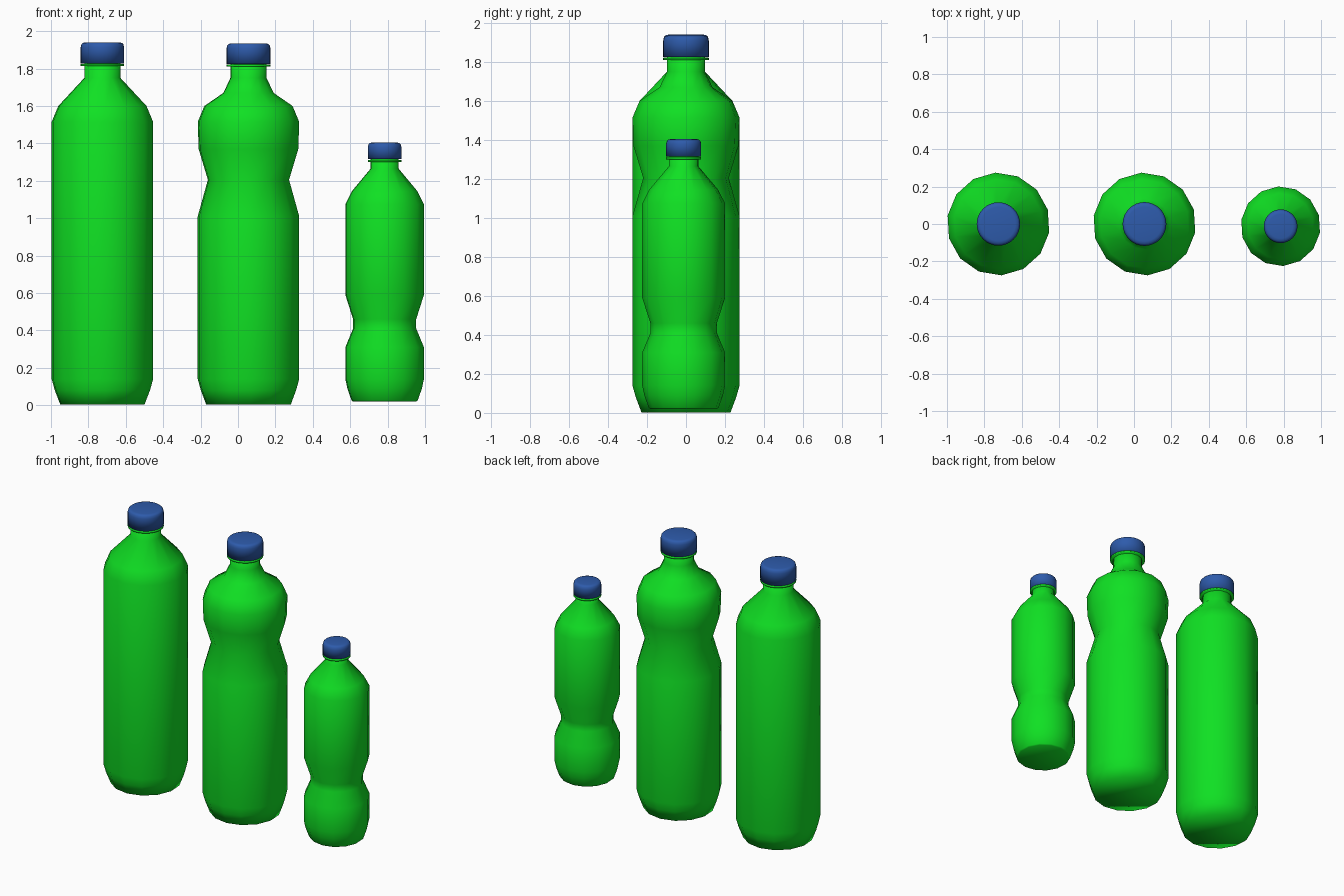
import bpy
import bmesh
from math import radians, cos, sin, tau

cube = bpy.data.objects.get("Cube")
if cube:
    bpy.data.objects.remove(cube, do_unlink=True)


def material(name, color):
    mat = bpy.data.materials.new(name)
    mat.use_nodes = True
    mat.diffuse_color = color
    mat.node_tree.nodes["Principled BSDF"].inputs["Base Color"].default_value = color
    return mat


green = material("green plastic", (0.005, 0.75, 0.017, 1))
blue = material("blue plastic", (0.027, 0.105, 0.41, 1))


def lathe(name, profile, center, sides, mat, phase=0.0):
    """Turn a bottom-to-top (radius, z) profile into a closed solid."""
    bm = bmesh.new()
    rings = []
    for r, z in profile:
        angles = [phase + tau * i / sides for i in range(sides)]
        rings.append([bm.verts.new((r * cos(a), r * sin(a), z)) for a in angles])
    for low, high in zip(rings, rings[1:]):
        for i in range(sides):
            j = (i + 1) % sides
            bm.faces.new((low[i], low[j], high[j], high[i]))
    bm.faces.new(rings[0][::-1])
    bm.faces.new(rings[-1])
    # smooth shading with crisp rims
    for face in bm.faces:
        face.smooth = True
    for edge in bm.edges:
        edge.smooth = edge.calc_face_angle(0) < radians(50)
    mesh = bpy.data.meshes.new(name)
    bm.to_mesh(mesh)
    bm.free()
    mesh.materials.append(mat)
    obj = bpy.data.objects.new(name, mesh)
    obj.location = (center[0], center[1], 0)
    bpy.context.collection.objects.link(obj)
    return obj


def bottle(name, center, body, neck_r, cap_r, cap_low, cap_top):
    # body with its neck running up inside the cap
    profile = body + [(neck_r, cap_low + 0.03)]
    lathe(name + "_body", profile, center, 14, green, radians(93.4))
    # thin collar under the cap
    lathe(name + "_collar", [(cap_r, cap_low - 0.015), (cap_r, cap_low - 0.004)],
          center, 32, green)
    # screw cap with a rounded top edge
    cap = [(cap_r, cap_low), (cap_r, cap_top - 0.025),
           (cap_r - 0.004, cap_top - 0.01), (cap_r - 0.011, cap_top - 0.003),
           (cap_r - 0.025, cap_top)]
    lathe(name + "_cap", cap, center, 32, blue)


# Tall straight bottle
bottle("straight_bottle", (-0.725, 0),
       [(0.228, 0.003), (0.258, 0.08), (0.275, 0.14), (0.275, 1.515),
        (0.239, 1.6), (0.098, 1.75)],
       0.098, 0.116, 1.828, 1.94)

# Tall bottle with a high waist
bottle("waisted_bottle", (0.056, 0),
       [(0.229, 0.003), (0.258, 0.08), (0.275, 0.14), (0.275, 1.01),
        (0.22, 1.205), (0.27, 1.37), (0.275, 1.515), (0.239, 1.6),
        (0.136, 1.67), (0.098, 1.75)],
       0.098, 0.117, 1.825, 1.935)

# Small bottle with a low waist
bottle("small_bottle", (0.784, -0.012),
       [(0.172, 0.02), (0.18, 0.027), (0.202, 0.09), (0.213, 0.14),
        (0.213, 0.31), (0.171, 0.41), (0.171, 0.46), (0.213, 0.59),
        (0.213, 1.075), (0.177, 1.145), (0.076, 1.265)],
       0.076, 0.09, 1.316, 1.405)
